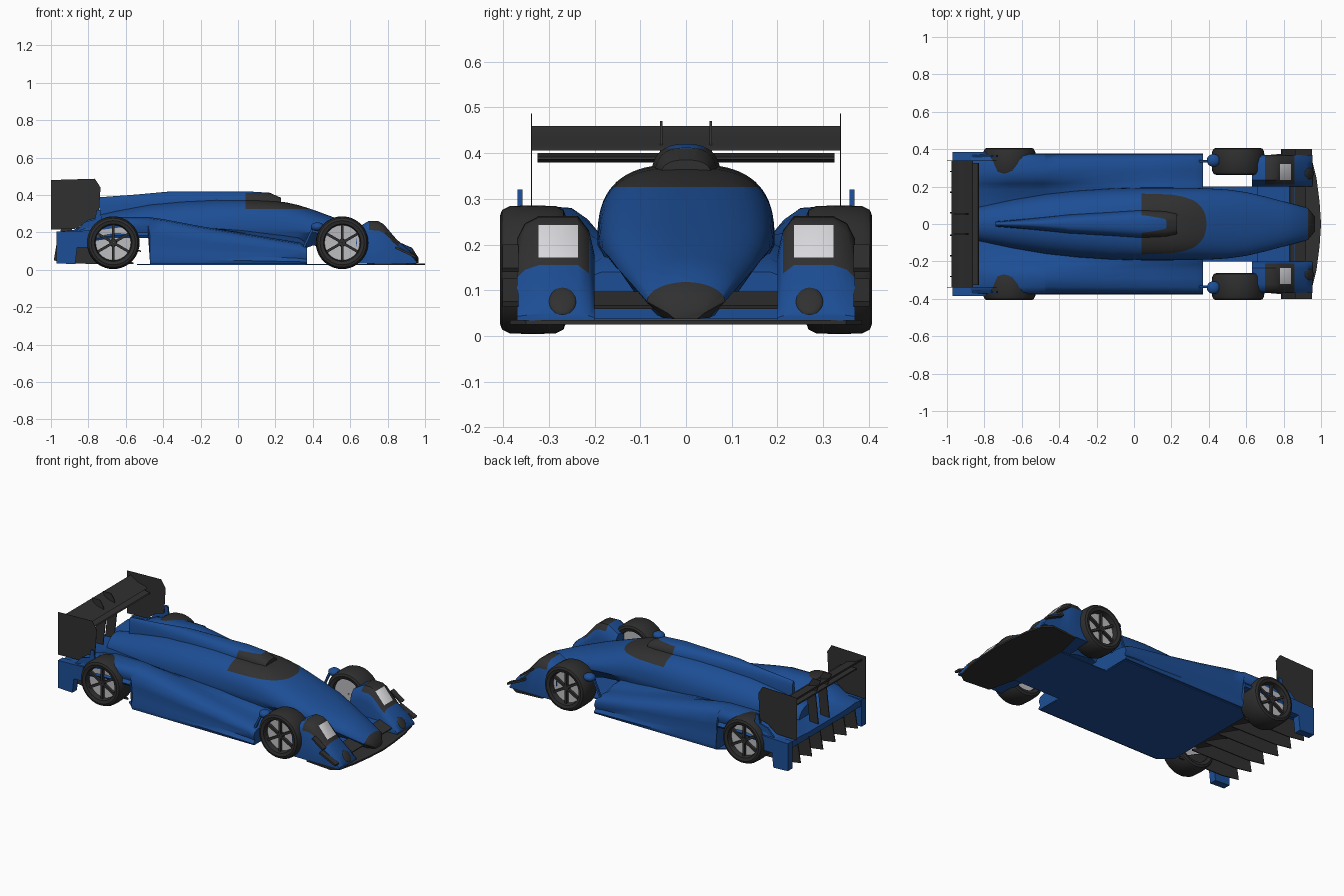
import bpy, bmesh, math
from mathutils import Matrix, Vector

cube = bpy.data.objects.get("Cube")
if cube:
    bpy.data.objects.remove(cube, do_unlink=True)


def material(name, r, g, b):
    m = bpy.data.materials.new(name)
    m.use_nodes = True
    m.diffuse_color = (r, g, b, 1)
    m.node_tree.nodes["Principled BSDF"].inputs["Base Color"].default_value = (r, g, b, 1)
    return m


BLUE = material("body_blue", 0.012, 0.076, 0.3)
DARK = material("carbon_black", 0.03, 0.03, 0.03)
TYRE = material("tyre_rubber", 0.027, 0.027, 0.027)
RIM = material("wheel_grey", 0.5, 0.5, 0.52)
LAMP = material("headlight_white", 0.72, 0.72, 0.75)


def finish(name, bm, mats, rule=None, angle=35):
    """Turn a bmesh into an object; rule(centre) gives the material slot of a face."""
    bmesh.ops.recalc_face_normals(bm, faces=bm.faces)
    if rule:
        for f in bm.faces:
            f.material_index = rule(f.calc_center_median())
    me = bpy.data.meshes.new(name)
    bm.to_mesh(me)
    bm.free()
    for m in mats:
        me.materials.append(m)
    ob = bpy.data.objects.new(name, me)
    bpy.context.collection.objects.link(ob)
    bpy.ops.object.select_all(action='DESELECT')
    ob.select_set(True)
    bpy.context.view_layer.objects.active = ob
    bpy.ops.object.shade_smooth_by_angle(angle=math.radians(angle))
    return ob


def loft(name, rings, mats, rule=None, cyclic=False, angle=35, cut_z=None):
    bm = bmesh.new()
    rows = [[bm.verts.new(p) for p in ring] for ring in rings]
    pairs = list(zip(rows, rows[1:])) + ([(rows[-1], rows[0])] if cyclic else [])
    for a, b in pairs:
        for i in range(len(a)):
            j = (i + 1) % len(a)
            bm.faces.new((a[i], a[j], b[j], b[i]))
    if not cyclic:
        bm.faces.new(rows[0])
        bm.faces.new(rows[-1])
    if cut_z:
        bmesh.ops.bisect_plane(bm, geom=bm.verts[:] + bm.edges[:] + bm.faces[:],
                               plane_co=(0, 0, cut_z), plane_no=(0, 0, 1))
    return finish(name, bm, mats, rule, angle)


def arch(x, hw, top, waist, keel, n=2.5, count=36):
    """Rounded arch above the waist, tapering down to a narrower flat keel."""
    ring = []
    for i in range(count + 1):
        c, s = math.cos(math.pi * i / count), abs(math.sin(math.pi * i / count))
        ring.append((x, math.copysign(hw * abs(c) ** (2 / n), c), waist + (top - waist) * s ** (2 / n)))
    return ring + [(x, -hw * 0.6, keel), (x, hw * 0.6, keel)]


def box(name, centre, size, mat, tilt=0):
    bm = bmesh.new()
    bmesh.ops.create_cube(bm, size=1)
    bm.transform(Matrix.Translation(centre) @ Matrix.Rotation(math.radians(tilt), 4, 'Y')
                 @ Matrix.Diagonal((*size, 1)))
    return finish(name, bm, [mat])


def plate(name, outline, axis, at, thick, mat):
    """Extruded flat outline; axis 'y' takes (x, z) points, axis 'z' takes (x, y)."""
    rings = []
    for d in (at - thick / 2, at + thick / 2):
        rings.append([(a, d, b) if axis == 'y' else (a, b, d) for a, b in outline])
    return loft(name, rings, [mat])


# Cockpit, nose and engine cover, with a dark band around the cockpit top
hull = [(0.965, 0.04, 0.065, 0.05, 0.037, 2), (0.93, 0.085, 0.118, 0.075, 0.04, 2),
        (0.8, 0.12, 0.175, 0.115, 0.05, 2.1), (0.7, 0.147, 0.213, 0.145, 0.06, 2.2),
        (0.6, 0.17, 0.25, 0.175, 0.09, 2.3), (0.5, 0.184, 0.285, 0.19, 0.12, 2.3),
        (0.4, 0.19, 0.322, 0.2, 0.13, 2.4), (0.32, 0.192, 0.347, 0.2, 0.1, 2.6),
        (0.26, 0.193, 0.36, 0.2, 0.05, 2.7), (0.2, 0.194, 0.368, 0.2, 0.05, 2.8),
        (0.12, 0.194, 0.373, 0.2, 0.05, 2.8), (0.04, 0.194, 0.376, 0.2, 0.05, 2.8),
        (-0.12, 0.19, 0.376, 0.2, 0.05, 2.6), (-0.3, 0.178, 0.367, 0.2, 0.05, 2.4),
        (-0.47, 0.16, 0.35, 0.2, 0.18, 2.2), (-0.65, 0.13, 0.315, 0.2, 0.18, 2), (-0.84, 0.09, 0.27, 0.19, 0.17, 2)]
loft("cockpit_and_nose", [arch(*h) for h in hull], [BLUE, DARK],
     lambda c: int(c.x > 0.93 or (0.04 < c.x < 0.5 and c.z > 0.326)), cut_z=0.326)

# Roof scoop and spine
spine = [(0.23, 0.055, 0.385, 0.35, 0.34), (0.17, 0.068, 0.412, 0.35, 0.34), (0.04, 0.075, 0.42, 0.35, 0.34),
         (-0.35, 0.05, 0.42, 0.34, 0.3), (-0.55, 0.03, 0.402, 0.3, 0.25), (-0.74, 0.014, 0.388, 0.25, 0.22)]
loft("roof_scoop_and_spine", [arch(*s) for s in spine], [BLUE, DARK],
     lambda c: int(c.x > 0.04 and c.z < 0.41), cut_z=0.41)


# Sidepods and rear deck, with a channel beside the cockpit
def deck(x, shoulder, inner, base):
    h = shoulder - base
    half = [(0.37, base), (0.378, base + 0.12 * h), (0.362, base + 0.28 * h), (0.374, base + 0.6 * h),
            (0.364, base + 0.86 * h), (0.337, shoulder - 0.004), (0.29, shoulder + 0.003), (0.25, shoulder),
            (0.215, inner + 0.6 * (shoulder - inner)), (0.185, inner)]
    return [(x, y, z) for y, z in half] + [(x, -y, z) for y, z in reversed(half)]


decks = [(0.37, 0.12, 0.14, 0.03), (0.33, 0.142, 0.17, 0.03), (0.1, 0.18, 0.205, 0.03),
         (-0.2, 0.23, 0.22, 0.03), (-0.4, 0.268, 0.22, 0.03), (-0.47, 0.278, 0.22, 0.03),
         (-0.48, 0.279, 0.22, 0.17), (-0.66, 0.28, 0.215, 0.17), (-0.8, 0.25, 0.21, 0.15),
         (-0.88, 0.21, 0.2, 0.15), (-0.965, 0.2, 0.195, 0.16)]
loft("sidepods_and_rear_deck", [deck(*d) for d in decks], [BLUE], angle=50)

# Floor and splitter
floor = [(-0.54, 0.3), (-0.47, 0.36), (0.36, 0.36), (0.37, 0.2), (0.69, 0.2)]
plate("floor", floor + [(x, -y) for x, y in reversed(floor)], 'z', 0.028, 0.006, BLUE)
edge = [(0.69, 0.2), (0.73, 0.37), (0.9, 0.385), (0.95, 0.35), (0.975, 0.25), (0.992, 0.12), (1.0, 0)]
plate("splitter", edge + [(x, -y) for x, y in reversed(edge[:-1])], 'z', 0.03, 0.01, DARK)
box("front_wing_element", (0.875, 0, 0.078), (0.09, 0.41, 0.008), DARK, 20)
box("nose_underbody", (0.76, 0, 0.063), (0.2, 0.42, 0.05), BLUE)


# Front fenders with inset headlights
def fender(x, top, side):
    h = top - 0.034
    pts = [(0.2, 0.034), (0.2, 0.03 + 0.65 * h), (0.212, 0.03 + 0.88 * h), (0.236, top), (0.322, top),
           (0.352, 0.03 + 0.95 * h), (0.37, 0.03 + 0.8 * h), (0.37, 0.034)]
    return [(x, side * y, z) for y, z in pts]


def fender_colour(c):
    if 0.78 < c.x < 0.84 and 0.24 < abs(c.y) < 0.32 and c.z > 0.17:
        return 2
    return int(0.68 < c.x < 0.855 and c.z > 0.14 and 0.215 < abs(c.y) < 0.366)


def lathe(name, profile, centre, mat, side, count=40):
    rings = []
    for i in range(count):
        a = 2 * math.pi * i / count
        rings.append([(centre[0] + r * math.cos(a), centre[1] + side * d, centre[2] + r * math.sin(a))
                      for d, r in profile])
    return loft(name, rings, [mat], cyclic=True)


def wheel(label, x, y, side):
    c = Vector((x, side * y, 0.145))
    tyre = [(-0.066, 0.098), (-0.073, 0.118), (-0.068, 0.131), (-0.052, 0.139), (0, 0.141), (0.05, 0.139),
            (0.066, 0.131), (0.071, 0.118), (0.066, 0.1), (0.04, 0.094), (-0.04, 0.094)]
    lathe(label + "_tyre", tyre, c, TYRE, side)
    lathe(label + "_rim", [(-0.045, 0.004), (-0.045, 0.097), (0.035, 0.097), (0.03, 0.004)], c, RIM, side)
    lathe(label + "_hub", [(0.02, 0.002), (0.02, 0.022), (0.052, 0.018), (0.052, 0.002)], c, DARK, side, 16)
    bm = bmesh.new()
    for i in range(6):
        m = (Matrix.Translation(c + Vector((0, side * 0.043, 0))) @ Matrix.Rotation(i * math.pi / 3, 4, 'Y')
             @ Matrix.Translation((0, 0, 0.052)) @ Matrix.Diagonal((0.014, 0.016, 0.092, 1)))
        bmesh.ops.create_cube(bm, size=1, matrix=m)
    finish(label + "_spokes", bm, [DARK])


def ellipsoid(name, centre, size, mat, tilt=0):
    bm = bmesh.new()
    bmesh.ops.create_uvsphere(bm, u_segments=20, v_segments=10, radius=1)
    bm.transform(Matrix.Translation(centre) @ Matrix.Rotation(math.radians(tilt), 4, 'Y')
                 @ Matrix.Diagonal((*size, 1)))
    finish(name, bm, [mat], angle=60)


end_outline = [(-1, 0.48), (-0.765, 0.487), (-0.735, 0.44), (-0.745, 0.28), (-0.8, 0.265),
               (-0.86, 0.22), (-1, 0.215)]
pylon = [(-0.95, 0.19), (-0.89, 0.19), (-0.87, 0.36), (-0.89, 0.44), (-0.91, 0.47), (-0.965, 0.47), (-0.93, 0.38)]
strake = [(-0.985, 0.05), (-0.87, 0.033), (-0.56, 0.03), (-0.56, 0.038), (-0.68, 0.1), (-0.84, 0.16), (-0.965, 0.17)]
fin = [(-0.87, 0.2), (-0.72, 0.2), (-0.735, 0.32), (-0.755, 0.32), (-0.765, 0.27), (-0.82, 0.255)]
pod = [(-0.97, 0.035), (-0.87, 0.03), (-0.86, 0.12), (-0.8, 0.12), (-0.79, 0.21), (-0.97, 0.205)]
tops = [(0.63, 0.22), (0.7, 0.262), (0.75, 0.26), (0.78, 0.243), (0.84, 0.172), (0.857, 0.155),
        (0.92, 0.1), (0.955, 0.05)]

for side, word in ((1, "left"), (-1, "right")):
    loft(word + "_front_fender", [fender(x, z, side) for x, z in tops], [BLUE, DARK, LAMP], fender_colour)
    ellipsoid(word + "_brake_duct", (0.936, side * 0.27, 0.076), (0.038, 0.03, 0.008), DARK, 52)
    wheel(word + "_front", 0.557, 0.336, side)
    wheel(word + "_rear", -0.667, 0.336, side)
    # Dive planes beside the fenders
    box(word + "_lower_dive_plane", (0.895, side * 0.384, 0.095), (0.12, 0.035, 0.012), DARK, 25)
    box(word + "_upper_dive_plane", (0.825, side * 0.384, 0.17), (0.09, 0.035, 0.01), DARK, 35)
    # Mirrors
    ellipsoid(word + "_mirror", (0.425, side * 0.34, 0.23), (0.036, 0.034, 0.024), BLUE)
    box(word + "_mirror_stalk", (0.375, side * 0.335, 0.17), (0.012, 0.012, 0.13), BLUE, 25)
    # Rear wing supports and corner pods
    plate(word + "_wing_end_plate", end_outline, 'y', side * 0.338, 0.002, DARK)
    plate(word + "_wing_pylon", pylon, 'y', side * 0.054, 0.005, DARK)
    plate(word + "_rear_fin", fin, 'y', side * 0.363, 0.01, BLUE)
    plate(word + "_rear_corner_pod", pod, 'y', side * 0.362, 0.045, BLUE)
    for i, y in enumerate((0.06, 0.17, 0.28)):
        plate(f"{word}_diffuser_strake_{i + 1}", strake, 'y', side * y, 0.006, DARK)

# Diffuser ramp and rear wing elements
box("diffuser_ramp", (-0.74, 0, 0.135), (0.45, 0.5, 0.008), DARK, 9)
foil = [(-0.945, 0.397), (-0.88, 0.4), (-0.835, 0.392), (-0.83, 0.386), (-0.88, 0.38), (-0.945, 0.388)]
plate("wing_main_plane", foil, 'y', 0, 0.65, DARK)
flap = [(-0.975, 0.459), (-0.93, 0.43), (-0.87, 0.414), (-0.86, 0.406), (-0.92, 0.412), (-0.975, 0.447)]
plate("wing_flap", flap, 'y', 0, 0.676, DARK)
